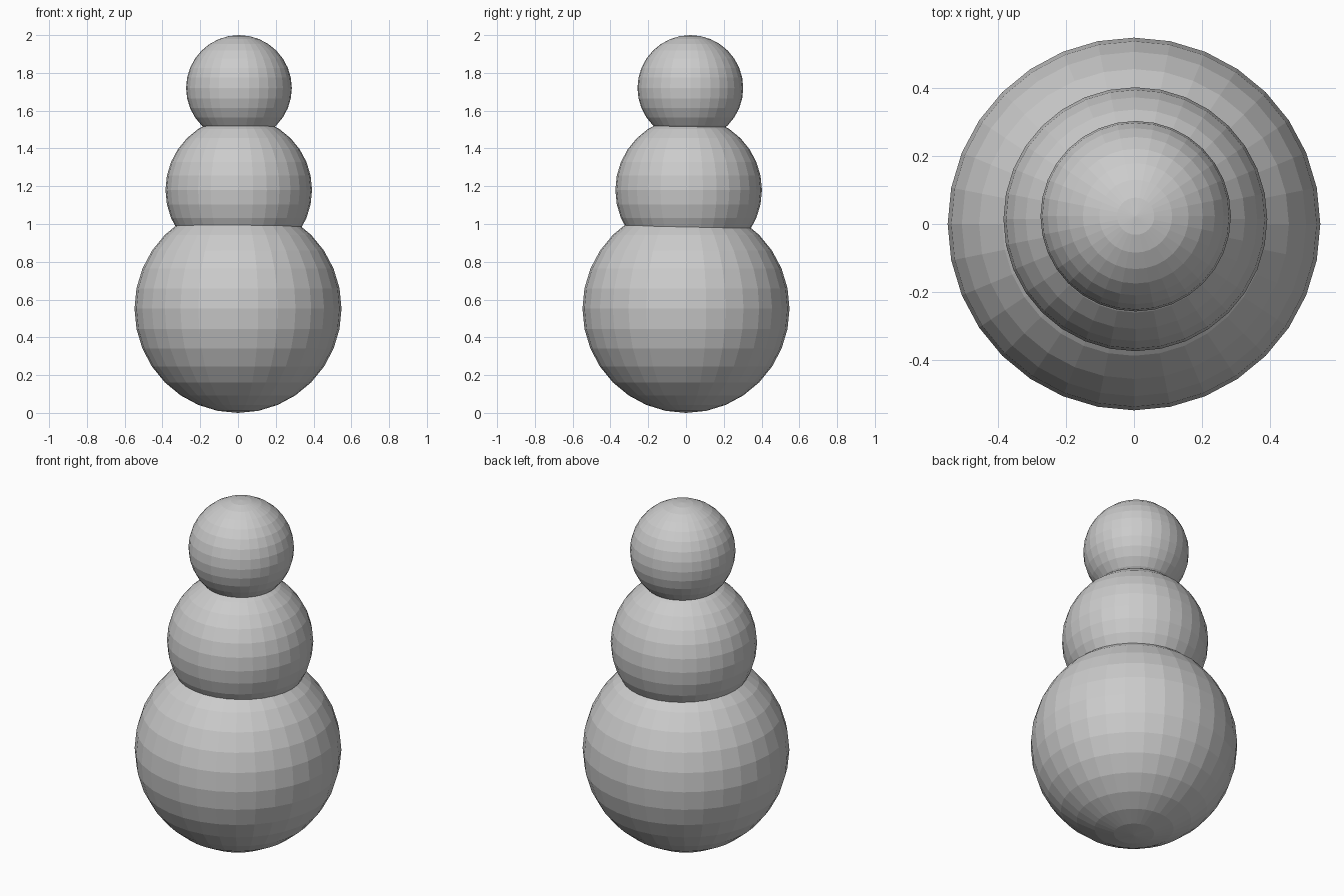
import bpy

if "Cube" in bpy.data.objects:
    bpy.data.objects.remove(bpy.data.objects["Cube"])

# name, centre, horizontal radius, vertical radius
BALLS = [
    ("lower_ball", (0, 0, 0.552), 0.548, 0.552),
    ("middle_ball", (0.004, 0.014, 1.18), 0.388, 0.388),
    ("top_ball", (0.005, 0.023, 1.72), 0.28, 0.28),
]

# Stacked flat-faced balls
for name, centre, radius, height in BALLS:
    bpy.ops.mesh.primitive_uv_sphere_add(segments=32, ring_count=16, radius=1, location=centre)
    ball = bpy.context.object
    ball.name = name
    ball.scale = (radius, radius, height)
    bpy.ops.object.shade_flat()
